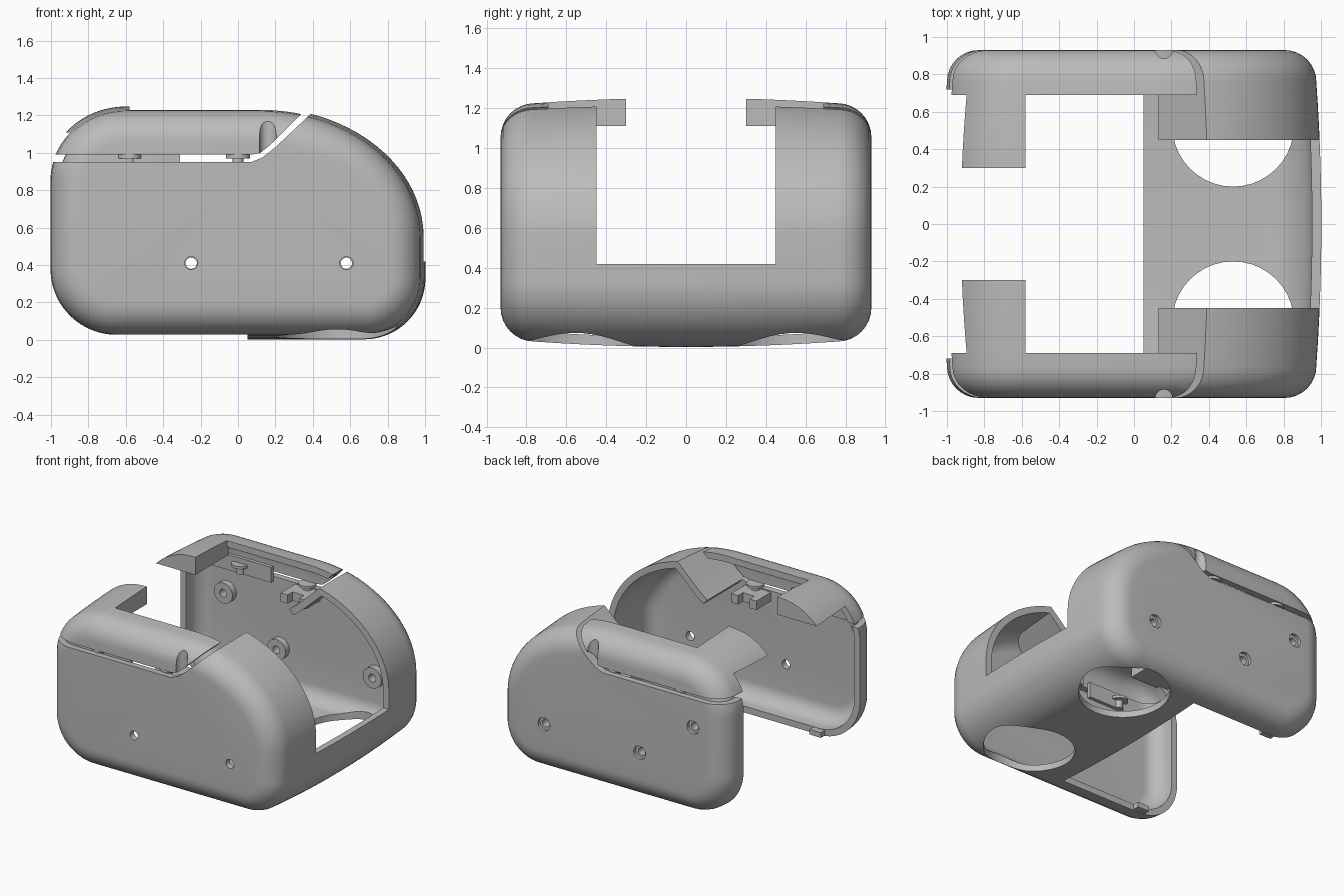
import bpy, bmesh, math
from mathutils import Matrix

cube = bpy.data.objects.get("Cube")
if cube:
    bpy.data.objects.remove(cube, do_unlink=True)

grey = bpy.data.materials.new("plain grey")
grey.use_nodes = True
tone = (0.5, 0.5, 0.5, 1)
grey.diffuse_color = tone
grey.node_tree.nodes["Principled BSDF"].inputs["Base Color"].default_value = tone

WALL, ROUND, HALF = 0.05, 0.17, 0.93
# corner arcs of the side profile: centre x, centre z, radius x, radius z
CORNERS = [(0.12, 0.55, 0.855, 0.675), (-0.6, 0.85, 0.4, 0.375),
           (-0.65, 0.38, 0.35, 0.35), (0.675, 0.33, 0.3, 0.3)]


def finish(bm, name):
    bmesh.ops.recalc_face_normals(bm, faces=bm.faces[:])
    mesh = bpy.data.meshes.new(name)
    bm.to_mesh(mesh)
    bm.free()
    mesh.materials.append(grey)
    obj = bpy.data.objects.new(name, mesh)
    bpy.context.collection.objects.link(obj)
    return obj


def profile(inset):
    pts, steps = [], 22
    for q, (cx, cz, rx, rz) in enumerate(CORNERS):
        for i in range(steps + 1):
            a = (q + i / steps) * math.pi / 2
            pts.append((cx + (rx - inset) * math.cos(a), cz + (rz - inset) * math.sin(a)))
    return pts


def envelope(name, inset):
    """Pillow-edged solid with a slight bulge across the middle."""
    r, flat, n = ROUND - inset, HALF - ROUND, 8
    side = [(flat + r * math.sin(a), ROUND - r * math.cos(a))
            for a in (math.pi / 2 * i / n for i in range(n + 1))]
    loops = [(-y, d) for y, d in reversed(side)]
    for i in range(1, 12):
        k = i / 6 - 1
        loops.append((flat * k, inset - 0.027 * (1 - k * k)))
    loops += side
    bm = bmesh.new()
    rings = [[bm.verts.new((x, y, z)) for x, z in profile(d)] for y, d in loops]
    count = len(rings[0])
    for a, b in zip(rings, rings[1:]):
        for i in range(count):
            j = (i + 1) % count
            bm.faces.new((a[i], a[j], b[j], b[i]))
    bm.faces.new(rings[0])
    bm.faces.new(rings[-1])
    return finish(bm, name)


def prism(name, pts, y0, y1):
    bm = bmesh.new()
    a = [bm.verts.new((x, y0, z)) for x, z in pts]
    b = [bm.verts.new((x, y1, z)) for x, z in pts]
    bm.faces.new(a)
    bm.faces.new(b)
    for i in range(len(pts)):
        j = (i + 1) % len(pts)
        bm.faces.new((a[i], a[j], b[j], b[i]))
    return finish(bm, name)


def box(name, x0, x1, y0, y1, z0, z1):
    return prism(name, [(x0, z0), (x1, z0), (x1, z1), (x0, z1)], y0, y1)


def cylinder(name, centre, radius, length, along_y=False):
    bm = bmesh.new()
    turn = Matrix.Rotation(math.pi / 2, 4, 'X') if along_y else Matrix()
    bmesh.ops.create_cone(bm, cap_ends=True, segments=40, radius1=radius, radius2=radius,
                          depth=length, matrix=Matrix.Translation(centre) @ turn)
    return finish(bm, name)


def combine(obj, tool, operation='DIFFERENCE'):
    tool.hide_render = True
    mod = obj.modifiers.new("cut", 'BOOLEAN')
    mod.operation, mod.solver, mod.object = operation, 'EXACT', tool
    graph = bpy.context.evaluated_depsgraph_get()
    mesh = bpy.data.meshes.new_from_object(obj.evaluated_get(graph))
    obj.modifiers.clear()
    obj.data = mesh
    bpy.data.objects.remove(tool, do_unlink=True)
    return obj


def shell(name, inset=0, thickness=WALL):
    return combine(envelope(name, inset), envelope("cutter", inset + thickness))


parts = []
SEAM = [(0.07, 0.95), (0.13, 0.975), (0.2, 1.03), (0.38, 1.2), (0.52, 1.33)]
LID_EDGE = [(0.07, 0.99), (0.12, 1.0), (0.17, 1.04), (0.33, 1.2), (0.46, 1.33)]

# main body: hollow shell opened at the top, rear and front
body = shell("body_shell")
combine(body, prism("cutter", [(-1.2, 0.95)] + SEAM + [(0.52, 1.6), (-1.2, 1.6)], -1.1, 1.1))
combine(body, box("cutter", -1.2, 0.05, -0.72, 0.72, -0.2, 1.5))
combine(body, box("cutter", 0.03, 1.2, -0.45, 0.45, 0.42, 1.5))
for s in (-1, 1):
    combine(body, cylinder("cutter", (0.53, s * 0.525, 0.05), 0.325, 0.4))

# screw holes: plain on one wall, counterbored with inner bosses on the other
HOLES = [(0.58, 0.41), (-0.25, 0.41), (-0.71, 0.73)]
for x, z in HOLES[:2]:
    combine(body, cylinder("cutter", (x, -0.9, z), 0.035, 0.2, True))
for x, z in HOLES:
    combine(body, cylinder("cutter", (x, 0.93, z), 0.052, 0.05, True))
    combine(body, cylinder("cutter", (x, 0.9, z), 0.03, 0.2, True))
    boss = cylinder("screw_boss", (x, 0.86, z), 0.08, 0.06, True)
    parts.append(combine(boss, cylinder("cutter", (x, 0.86, z), 0.03, 0.2, True)))
parts.append(body)

# upper lids following the body outline
lid = shell("side_lids")
combine(lid, prism("cutter", [(-1.2, 0.99)] + LID_EDGE + [(0.46, 1.6), (-1.2, 1.6)], -1.1, 1.1),
        'INTERSECT')
combine(lid, box("cutter", -1.2, 1.2, -0.69, 0.69, 0.5, 1.6))
for s in (-1, 1):
    combine(lid, cylinder("cutter", (0.16, s * 0.93, 1.1), 0.045, 0.6))
parts.append(lid)

for s, side in ((-1, "front"), (1, "back")):
    def span(a, b):
        return sorted((s * a, s * b))

    # wedge arm reaching inward from the lid
    arm = envelope(side + "_lid_arm", 0)
    combine(arm, box("cutter", -1, -0.58, *span(0.3, 0.72), 1.11, 1.5), 'INTERSECT')
    # sloped bulkhead under the seam
    lower = [(x + 0.035, z - 0.04) for x, z in reversed(SEAM[1:])]
    bulkhead = envelope(side + "_bulkhead", 0.01)
    combine(bulkhead, prism("cutter", SEAM[1:] + lower, *span(0.45, 1)), 'INTERSECT')
    # locating lip bridging the gap below the lid
    lip = shell(side + "_locating_lip", WALL - 0.004, 0.03)
    combine(lip, box("cutter", -1.1, -0.31, *span(0.74, 1), 0.91, 1.03), 'INTERSECT')
    parts += [arm, bulkhead, lip]
    # button stems and switch bracket
    for x in (-0.58, 0):
        parts.append(cylinder(side + "_button_plate", (x, s * 0.86, 0.98), 0.065, 0.02))
        parts.append(cylinder(side + "_button_stem", (x, s * 0.86, 0.945), 0.03, 0.07))
    bracket = box(side + "_switch_bracket", -0.12, 0.1, *span(0.7, 0.89), 0.87, 0.94)
    combine(bracket, box("cutter", -0.06, 0.04, *span(0.6, 0.76), 0.8, 1))
    parts.append(bracket)
    # small catch on the lower rim
    parts.append(box(side + "_rim_catch", -0.7, -0.6, *span(0.67, 0.76), 0.035, 0.075))

for obj in bpy.context.view_layer.objects:
    obj.select_set(obj in parts)
bpy.context.view_layer.objects.active = body
bpy.ops.object.shade_smooth_by_angle(angle=math.radians(30))
